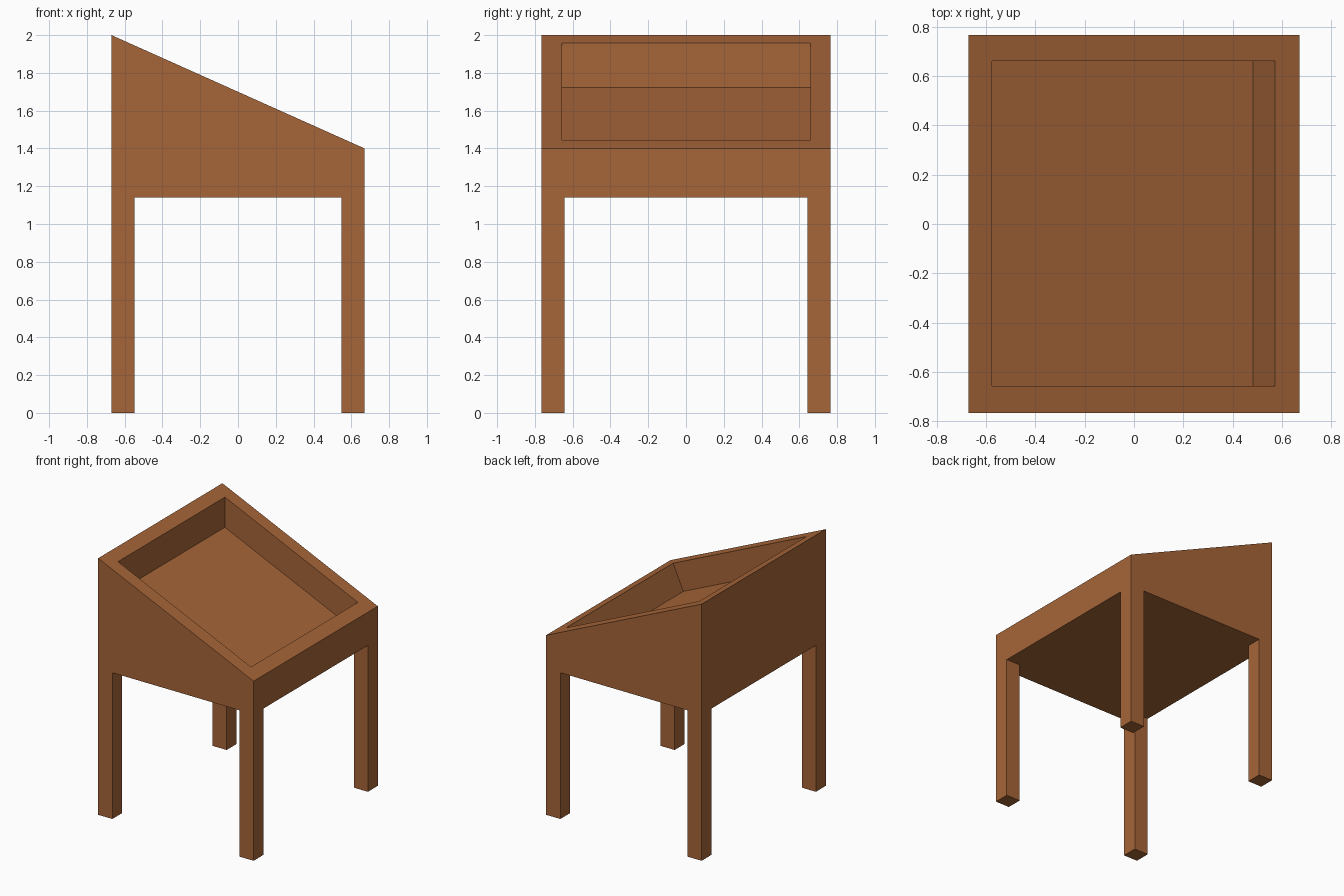
import bpy, bmesh
from mathutils import Vector

if "Cube" in bpy.data.objects:
    bpy.data.objects.remove(bpy.data.objects["Cube"])

HX, HY = 0.67, 0.765           # half footprint
UNDER, LOW, HIGH = 1.14, 1.40, 2.0
LEG = 0.122

wood = bpy.data.materials.new("brown_wood")
wood.diffuse_color = (0.38, 0.13, 0.04, 1)
wood.use_nodes = True
wood.node_tree.nodes["Principled BSDF"].inputs["Base Color"].default_value = wood.diffuse_color


def prism(name, profile, y0, y1):
    """Extrude an x-z profile from y0 to y1."""
    bm = bmesh.new()
    face = bm.faces.new([bm.verts.new((x, y0, z)) for x, z in profile])
    ext = bmesh.ops.extrude_face_region(bm, geom=[face])["geom"]
    bmesh.ops.translate(bm, vec=Vector((0, y1 - y0, 0)),
                        verts=[v for v in ext if isinstance(v, bmesh.types.BMVert)])
    bmesh.ops.recalc_face_normals(bm, faces=bm.faces)
    mesh = bpy.data.meshes.new(name)
    bm.to_mesh(mesh)
    bm.free()
    obj = bpy.data.objects.new(name, mesh)
    bpy.context.collection.objects.link(obj)
    mesh.materials.append(wood)
    return obj


# Sloped box body
body = prism("sloped_body", [(-HX, UNDER), (HX, UNDER), (HX, LOW), (-HX, HIGH)], -HY, HY)

# Recess in the top: floor parallel to the slope, low wall square to it
pocket = prism("recess_cutter", [(-0.575, 1.722), (0.483, 1.248), (0.572, 1.444),
                                 (0.80, 1.95), (0.80, 2.3), (-0.575, 2.3)], -0.657, 0.66)
cut = body.modifiers.new("recess", "BOOLEAN")
cut.operation = "DIFFERENCE"
cut.solver = "EXACT"
cut.object = pocket
bpy.context.view_layer.objects.active = body
bpy.ops.object.modifier_apply(modifier=cut.name)
bpy.data.objects.remove(pocket, do_unlink=True)

# Four square corner legs
for sx, side in ((-1, "left"), (1, "right")):
    for sy, end in ((-1, "front"), (1, "back")):
        xs = sorted((sx * HX, sx * (HX - LEG)))
        ys = sorted((sy * HY, sy * (HY - LEG)))
        prism(f"{end}_{side}_leg",
              [(xs[0], 0), (xs[1], 0), (xs[1], UNDER), (xs[0], UNDER)], *ys)
